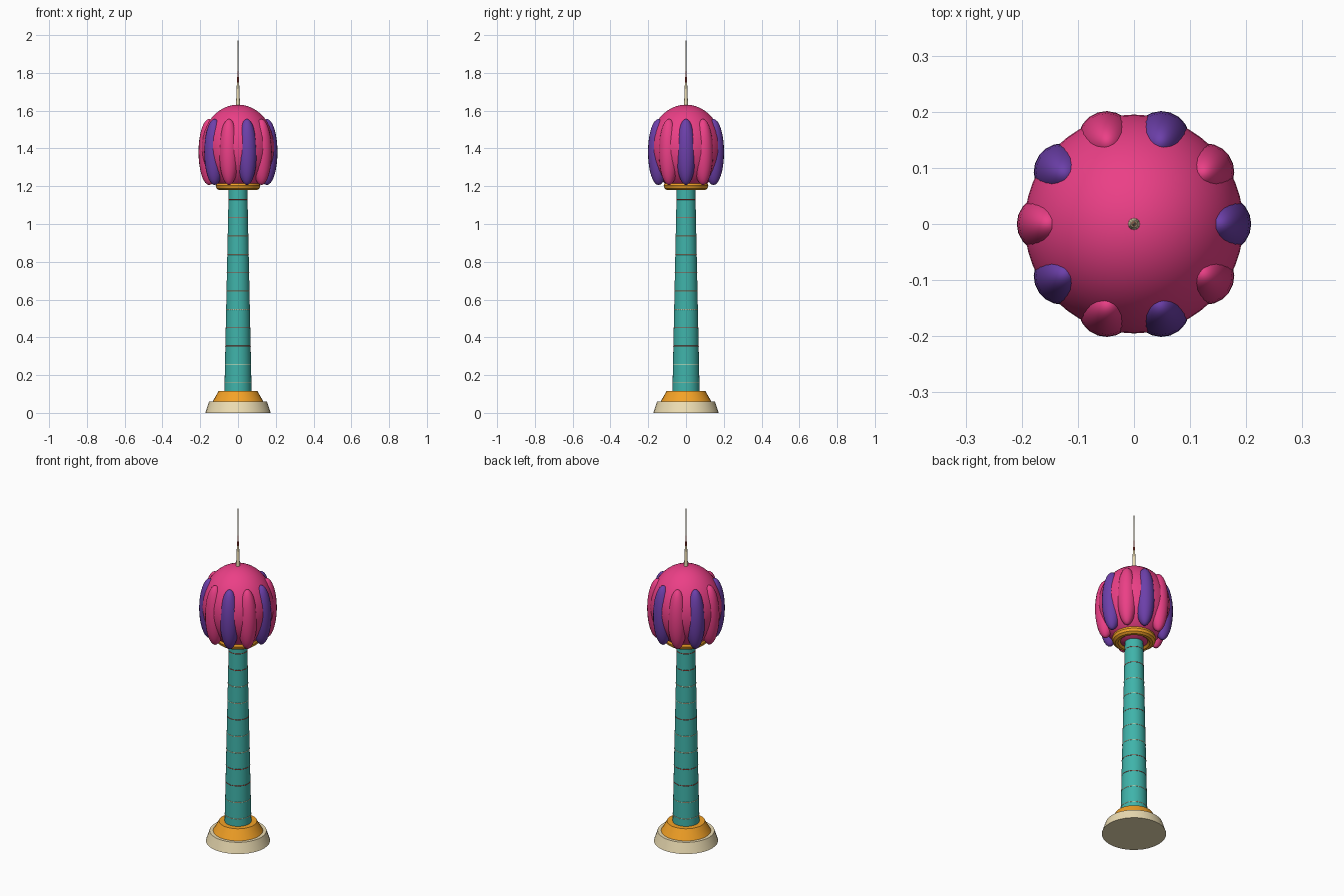
import bpy, math

if "Cube" in bpy.data.objects:
    bpy.data.objects.remove(bpy.data.objects["Cube"])


def material(name, rgb):
    m = bpy.data.materials.new(name)
    m.diffuse_color = (*rgb, 1)
    m.use_nodes = True
    m.node_tree.nodes["Principled BSDF"].inputs["Base Color"].default_value = m.diffuse_color
    return m


PINK = material("pink", (0.83, 0.05, 0.24))
PURPLE = material("purple", (0.15, 0.05, 0.40))
TEAL = material("teal", (0.05, 0.45, 0.40))
ORANGE = material("orange", (0.90, 0.36, 0.02))
CREAM = material("cream", (0.84, 0.72, 0.45))
RED = material("red", (0.50, 0.06, 0.04))


def finish(name, mat):
    o = bpy.context.object
    o.name = name
    o.data.materials.append(mat)
    bpy.ops.object.shade_smooth_by_angle(angle=math.radians(35))
    return o


def frustum(name, r1, r2, z1, z2, mat, sides=32):
    bpy.ops.mesh.primitive_cone_add(vertices=sides, radius1=r1, radius2=r2,
                                    depth=z2 - z1, location=(0, 0, (z1 + z2) / 2))
    return finish(name, mat)


def ellipsoid(name, loc, scale, mat, seg, rings, turn=0):
    bpy.ops.mesh.primitive_uv_sphere_add(segments=seg, ring_count=rings, radius=1,
                                         location=loc, rotation=(0, 0, turn))
    bpy.context.object.scale = scale
    return finish(name, mat)


def ring(name, z, major, minor, mat):
    bpy.ops.mesh.primitive_torus_add(major_segments=48, minor_segments=10,
                                     major_radius=major, minor_radius=minor,
                                     location=(0, 0, z))
    return finish(name, mat)


# Stepped base
frustum("base_lower", 0.173, 0.153, 0, 0.06, CREAM)
frustum("base_upper", 0.137, 0.102, 0.055, 0.117, ORANGE)

# Tapered shaft with thin seam rings
Z0, Z1, R0, R1 = 0.11, 1.2, 0.072, 0.049
frustum("shaft", R0, R1, Z0, Z1, TEAL)
for i in range(11):
    z = 0.16 + i * 0.097
    r = R0 + (R1 - R0) * (z - Z0) / (Z1 - Z0)
    ring(f"shaft_seam_{i}", z, r - 0.001, 0.0022, RED if i in (2, 3, 6, 9, 10) else CREAM)

# Bulb on top with collar underneath
ellipsoid("bulb", (0, 0, 1.402), (0.195, 0.195, 0.23), PINK, 48, 24)
ring("bulb_collar", 1.203, 0.093, 0.025, ORANGE)

# Ten alternating petals around the bulb
for i in range(10):
    a = i * math.tau / 10
    ellipsoid(f"petal_{i}", (0.153 * math.cos(a), 0.153 * math.sin(a), 1.381),
              (0.056, 0.053, 0.175), PINK if i % 2 else PURPLE, 20, 16, a)

# Antenna in narrowing sections
frustum("antenna_lower", 0.011, 0.006, 1.62, 1.75, CREAM, 12)
frustum("antenna_middle", 0.0045, 0.0035, 1.745, 1.81, RED, 12)
frustum("antenna_upper", 0.0032, 0.001, 1.805, 2.0, CREAM, 12)
